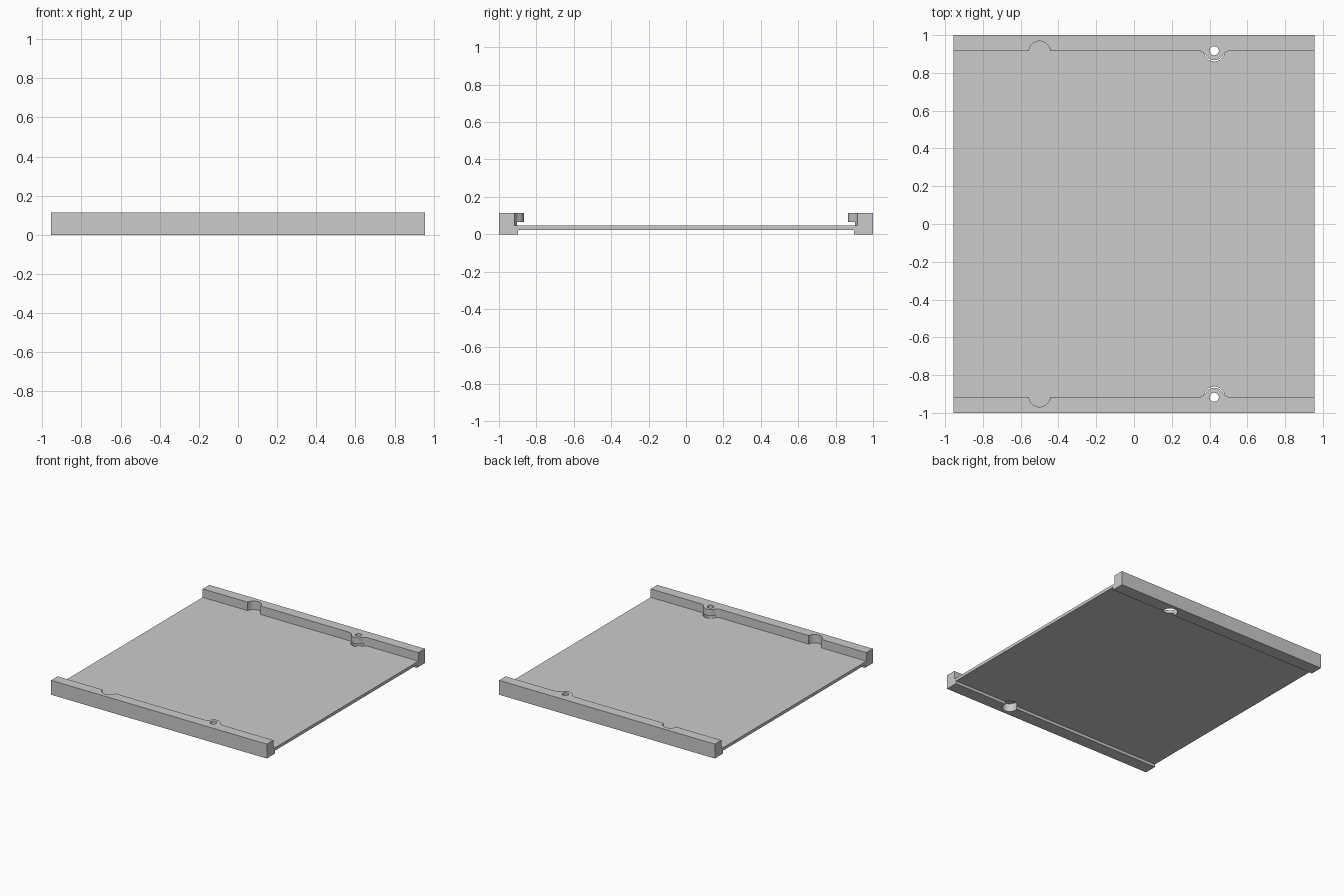
import bpy, bmesh, math
from mathutils import Vector

cube = bpy.data.objects.get("Cube")
if cube:
    bpy.data.objects.remove(cube, do_unlink=True)

HALF_X, WALL, FOOT = 0.955, 0.917, 0.898   # half length, rail inner face, foot inner edge
UNDER, FLOOR, TOP = 0.023, 0.047, 0.115    # floor underside, floor top, rail top
BOSS_X, NOTCH_X = 0.425, -0.5

grey = bpy.data.materials.new("light_grey")
grey.use_nodes = True
grey.diffuse_color = (0.6, 0.6, 0.6, 1)
grey.node_tree.nodes["Principled BSDF"].inputs["Base Color"].default_value = (0.6, 0.6, 0.6, 1)


def prism(name, points, direction):
    """Extrude a closed outline along a direction."""
    bm = bmesh.new()
    face = bm.faces.new([bm.verts.new(p) for p in points])
    new = bmesh.ops.extrude_face_region(bm, geom=[face])["geom"]
    bmesh.ops.translate(bm, vec=Vector(direction),
                        verts=[v for v in new if isinstance(v, bmesh.types.BMVert)])
    bmesh.ops.recalc_face_normals(bm, faces=bm.faces)
    mesh = bpy.data.meshes.new(name)
    bm.to_mesh(mesh)
    bm.free()
    obj = bpy.data.objects.new(name, mesh)
    bpy.context.collection.objects.link(obj)
    mesh.materials.append(grey)
    return obj


def arc(cx, cy, r, start, end, n):
    return [(cx + r * math.cos(start + (end - start) * i / n),
             cy + r * math.sin(start + (end - start) * i / n)) for i in range(n + 1)]


def combine(target, tool, operation):
    tool.hide_render = True
    mod = target.modifiers.new(operation, "BOOLEAN")
    mod.operation, mod.solver, mod.object = operation, "EXACT", tool
    bpy.context.view_layer.objects.active = target
    bpy.ops.object.modifier_apply(modifier=mod.name)
    bpy.data.objects.remove(tool, do_unlink=True)


def cylinder_cut(target, x, y, r, low, high):
    ring = arc(x, y, r, 0, 2 * math.pi, 48)[:-1]
    combine(target, prism("cutter", [(a, b, low) for a, b in ring], (0, 0, high - low)), "DIFFERENCE")


# Tray: floor, side rails and feet as one cross-section
half = [(FOOT, UNDER), (FOOT, 0), (1, 0), (1, TOP), (WALL, TOP), (WALL, FLOOR)]
section = half + [(-y, z) for y, z in reversed(half)]
tray = prism("tray", [(-HALF_X, y, z) for y, z in section], (2 * HALF_X, 0, 0))

# Boss outline: round nose blended into the rail by concave fillets
R, SPREAD = 0.05, 0.09
F = (SPREAD ** 2 - R ** 2) / (2 * R)
tilt = math.atan2(F, SPREAD)
right = arc(SPREAD, F, F, 1.5 * math.pi, math.pi + tilt, 10)
nose = arc(0, 0, R, tilt, math.pi - tilt, 20)[1:-1]
boss = [(SPREAD, -0.04)] + right + nose + [(-x, y) for x, y in reversed(right)] + [(-SPREAD, -0.04)]

for side in (-1, 1):
    outline = [(BOSS_X + x, side * (WALL - y), FLOOR - 0.01) for x, y in boss]
    combine(tray, prism("boss", outline, (0, 0, TOP - FLOOR + 0.01)), "UNION")
    # Wide recess from below, screw hole through the boss, notch in the rail
    cylinder_cut(tray, BOSS_X, side * WALL, 0.056, -0.1, 0.065)
    cylinder_cut(tray, BOSS_X, side * WALL, 0.024, 0.05, 0.2)
    cylinder_cut(tray, NOTCH_X, side * (WALL - 0.006), 0.057, FLOOR, 0.2)

bpy.ops.object.select_all(action="DESELECT")
tray.select_set(True)
bpy.context.view_layer.objects.active = tray
bpy.ops.object.shade_smooth_by_angle(angle=math.radians(30))
